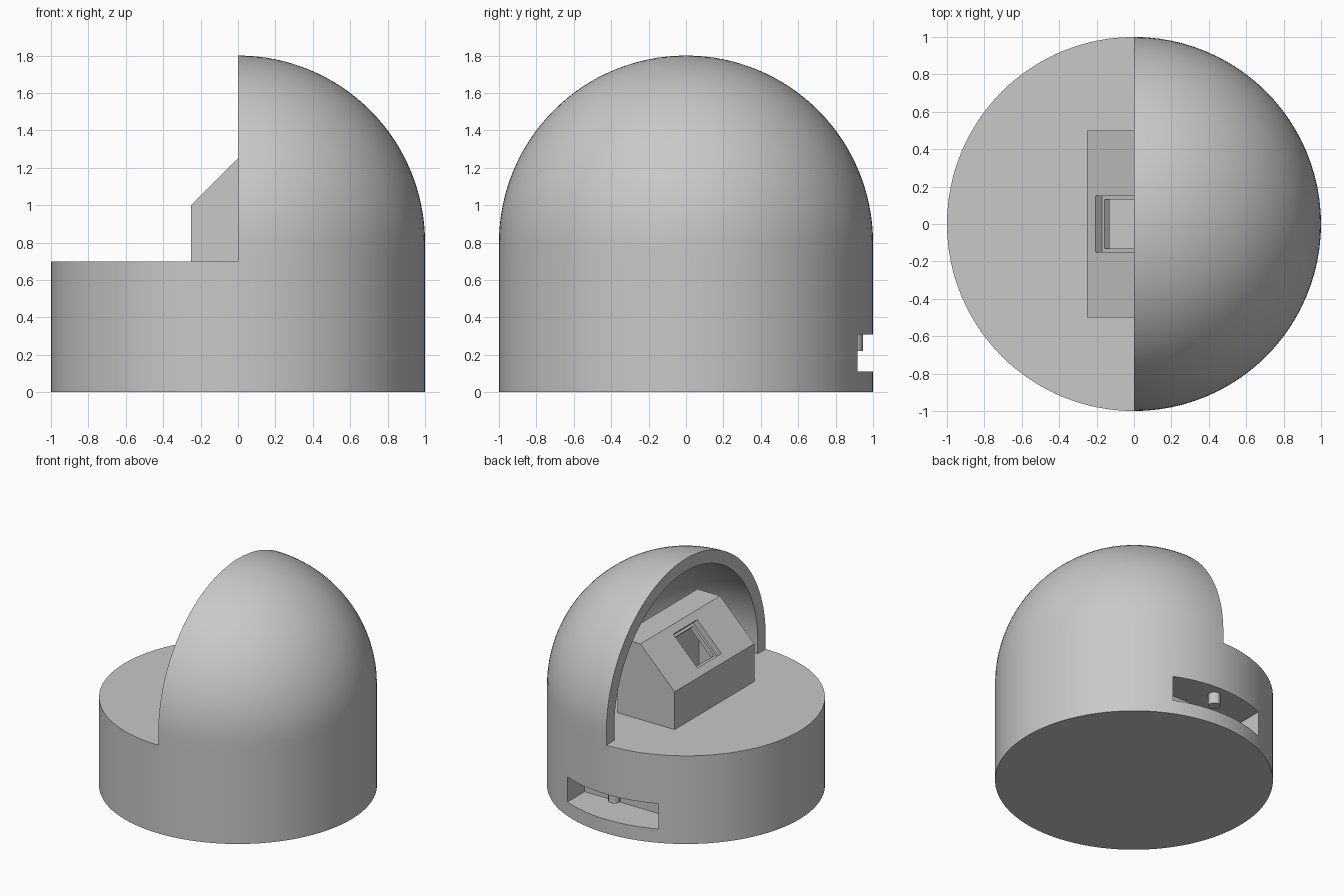
import bpy, bmesh
from math import cos, sin, pi, radians
from mathutils import Matrix, Vector

if "Cube" in bpy.data.objects:
    bpy.data.objects.remove(bpy.data.objects["Cube"], do_unlink=True)

SEGMENTS = 96
grey = bpy.data.materials.new("plain grey")
grey.use_nodes = True
colour = (0.58, 0.58, 0.58, 1)
grey.diffuse_color = colour
grey.node_tree.nodes["Principled BSDF"].inputs["Base Color"].default_value = colour


def make(name, bm):
    bmesh.ops.recalc_face_normals(bm, faces=bm.faces[:])
    mesh = bpy.data.meshes.new(name)
    bm.to_mesh(mesh)
    bm.free()
    mesh.materials.append(grey)
    ob = bpy.data.objects.new(name, mesh)
    bpy.context.collection.objects.link(ob)
    return ob


def activate(ob):
    bpy.ops.object.select_all(action='DESELECT')
    ob.select_set(True)
    bpy.context.view_layer.objects.active = ob


def smooth(ob):
    activate(ob)
    bpy.ops.object.shade_smooth_by_angle(angle=radians(30))


def cut(ob, cutter):
    """Subtract the cutter, then discard it."""
    cutter.hide_render = True
    mod = ob.modifiers.new("cut", 'BOOLEAN')
    mod.operation = 'DIFFERENCE'
    mod.solver = 'EXACT'
    mod.object = cutter
    activate(ob)
    bpy.ops.object.modifier_apply(modifier=mod.name)
    bpy.data.objects.remove(cutter, do_unlink=True)


def cylinder(name, radius, z0, z1, x=0, y=0, sides=SEGMENTS):
    bm = bmesh.new()
    bmesh.ops.create_cone(bm, cap_ends=True, segments=sides, radius1=radius, radius2=radius,
                          depth=z1 - z0, matrix=Matrix.Translation((x, y, (z0 + z1) / 2)))
    return make(name, bm)


def box(name, size, centre, tilt=0):
    bm = bmesh.new()
    place = Matrix.Translation(centre) @ Matrix.Rotation(tilt, 4, 'Y')
    bmesh.ops.create_cube(bm, size=1, matrix=place @ Matrix.Diagonal((*size, 1)))
    return make(name, bm)


def prism(name, profile, half_depth):
    """Extrude an x-z profile symmetrically along y."""
    bm = bmesh.new()
    face = bm.faces.new([bm.verts.new((x, -half_depth, z)) for x, z in profile])
    out = bmesh.ops.extrude_face_region(bm, geom=[face])
    verts = [g for g in out["geom"] if isinstance(g, bmesh.types.BMVert)]
    bmesh.ops.translate(bm, verts=verts, vec=(0, 2 * half_depth, 0))
    return make(name, bm)


# Round base with a slot in the back
base = cylinder("round_base", 1, 0, 0.7)
cut(base, box("slot_cutter", (0.8, 0.5, 0.2), (0, 0.95, 0.21)))
smooth(base)

# Short knob hanging from the slot ceiling
smooth(cylinder("slot_knob", 0.045, 0.22, 0.312, y=0.9, sides=12))

# Half dome: closed wall profile spun through half a turn
STEPS = 32
arc = [i * pi / 2 / STEPS for i in range(STEPS + 1)]
wall = [(1, 0.7)] + [(cos(a), 0.8 + sin(a)) for a in arc]
wall += [(0.9 * cos(a), 0.8 + 0.9 * sin(a)) for a in reversed(arc)] + [(0.9, 0.7)]
bm = bmesh.new()
first = [bm.verts.new((0, -r, z)) for r, z in wall]
edges = [bm.edges.new((v, first[i - 1])) for i, v in enumerate(first)]
bmesh.ops.spin(bm, geom=first + edges, cent=(0, 0, 0), axis=(0, 0, 1),
               angle=pi, steps=SEGMENTS // 2)
bmesh.ops.remove_doubles(bm, verts=bm.verts[:], dist=0.0005)
rim = [e for e in bm.edges if e.is_boundary]
axis = [e for e in bm.edges if all(v.co.xy.length < 0.001 for v in e.verts)]
for side in (-1, 1):
    half = [e for e in rim if side * sum(v.co.y for v in e.verts) > 0.001]
    bmesh.ops.contextual_create(bm, geom=half + axis)
smooth(make("half_dome", bm))

# Hollow housing with a sloping front
housing = prism("sloped_housing", [(-0.25, 0.7), (-0.25, 1), (0.05, 1.3), (0.25, 1.3), (0.25, 0.7)], 0.5)
cut(housing, prism("room_cutter", [(-0.2, 0.6), (-0.2, 0.93), (0.12, 1.25), (0.2, 1.25), (0.2, 0.6)], 0.45))

# Stepped square window through the slope
slope_centre = Vector((-0.1, 0, 1.15))
outward = Vector((-1, 0, 1)).normalized()
for width, depth in ((0.3, 0.05), (0.26, 0.15)):
    middle = slope_centre + outward * (0.1 - depth) / 2
    cut(housing, box("window_cutter", (width, width, depth + 0.1), middle, -pi / 4))
